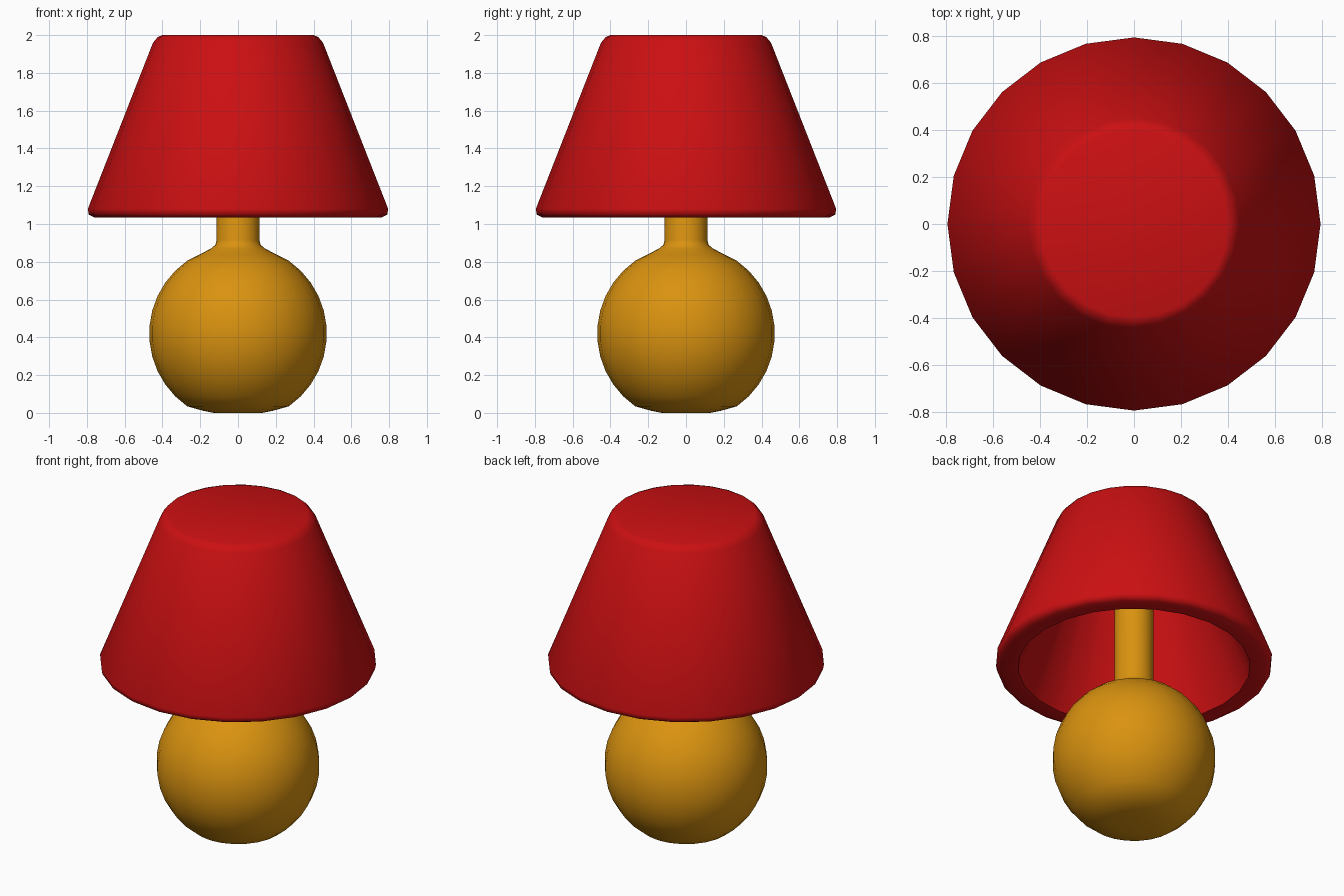
import bpy, bmesh, math
from mathutils import Matrix

if "Cube" in bpy.data.objects:
    bpy.data.objects.remove(bpy.data.objects["Cube"], do_unlink=True)


def material(name, rgb):
    mat = bpy.data.materials.new(name)
    mat.use_nodes = True
    colour = (*rgb, 1.0)
    mat.diffuse_color = colour
    mat.node_tree.nodes["Principled BSDF"].inputs["Base Color"].default_value = colour
    return mat


def lathe(name, profile, sides, mat, smooth_angle):
    """Revolve a list of (radius, height) points about the z axis."""
    bm = bmesh.new()
    verts = [bm.verts.new((r, 0, z)) for r, z in profile]
    edges = [bm.edges.new(pair) for pair in zip(verts, verts[1:])]
    bmesh.ops.spin(bm, geom=verts + edges, cent=(0, 0, 0), axis=(0, 0, 1),
                   angle=math.tau, steps=sides, use_merge=True)
    bmesh.ops.remove_doubles(bm, verts=bm.verts, dist=0.0005)
    bmesh.ops.recalc_face_normals(bm, faces=bm.faces)
    mesh = bpy.data.meshes.new(name)
    bm.to_mesh(mesh)
    bm.free()
    mesh.materials.append(mat)
    obj = bpy.data.objects.new(name, mesh)
    bpy.context.collection.objects.link(obj)
    bpy.ops.object.select_all(action='DESELECT')
    obj.select_set(True)
    bpy.context.view_layer.objects.active = obj
    bpy.ops.object.shade_smooth_by_angle(angle=math.radians(smooth_angle))
    return obj


red = material("shade red", (0.6, 0.005, 0.006))
gold = material("base gold", (0.7, 0.29, 0.005))

# Round base: flat foot, ball, flared neck and stem up to the shade's ceiling
ball_r, ball_z = 0.47, 0.42
ball = [(ball_r * math.sin(a), ball_z - ball_r * math.cos(a))
        for a in (math.radians(d) for d in range(35, 146, 10))]
foot = [(0, 0), (0.13, 0), (0.18, 0.01)]
neck = [(0.2, 0.84), (0.14, 0.872), (0.12, 0.89), (0.113, 0.915)]
stem = [(0.113, 1.9), (0, 1.9)]
lathe("lamp_base", foot + ball + neck + stem, 24, gold, 60)

# Thick hollow shade: closed top, rounded edges, open underneath
outer = [(0, 2), (0.4, 2), (0.425, 1.99), (0.45, 1.96), (0.795, 1.08),
         (0.79, 1.05), (0.76, 1.035)]
inner = [(0.668, 1.035), (0.34, 1.88), (0, 1.88)]
lathe("lamp_shade", outer + inner, 24, red, 60)
